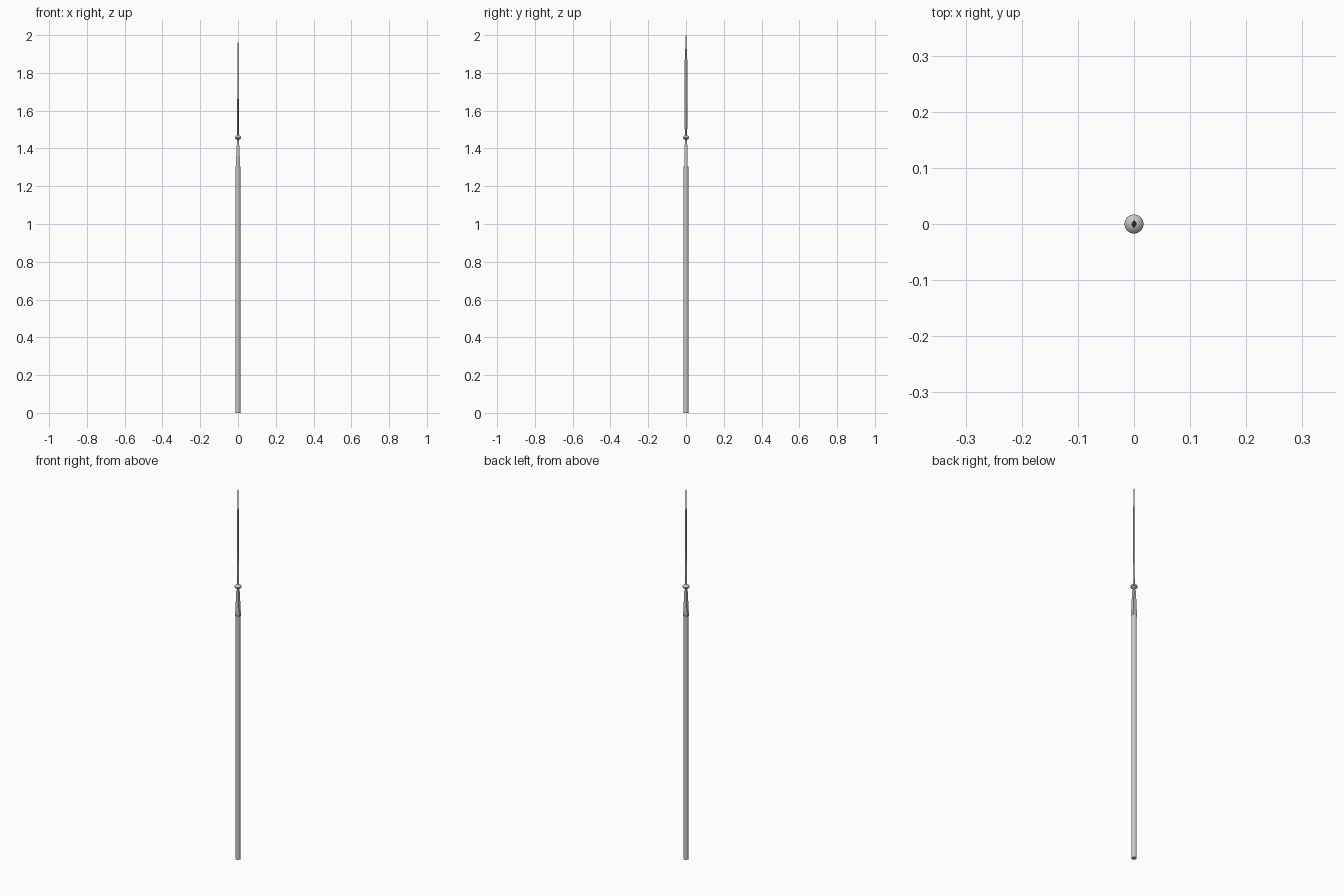
import bpy, bmesh
from math import cos, sin, pi

if "Cube" in bpy.data.objects:
    bpy.data.objects.remove(bpy.data.objects["Cube"])


def loft(name, sections, sides, turn=0.0, smooth=None):
    """Stack of elliptical rings (z, half x, half y), capped at both ends."""
    bm = bmesh.new()
    rings = []
    for z, rx, ry in sections:
        rings.append([bm.verts.new((rx * cos(turn + 2 * pi * i / sides),
                                    ry * sin(turn + 2 * pi * i / sides), z))
                      for i in range(sides)])
    for a, b in zip(rings, rings[1:]):
        for i in range(sides):
            j = (i + 1) % sides
            bm.faces.new((a[i], a[j], b[j], b[i]))
    bm.faces.new(rings[0][::-1])
    bm.faces.new(rings[-1])
    mesh = bpy.data.meshes.new(name)
    bm.to_mesh(mesh)
    bm.free()
    obj = bpy.data.objects.new(name, mesh)
    bpy.context.collection.objects.link(obj)
    if smooth:
        bpy.context.view_layer.objects.active = obj
        obj.select_set(True)
        bpy.ops.object.shade_smooth_by_angle(angle=smooth)
        obj.select_set(False)
    return obj


# Long round pole
loft("shaft", [(0, .0128, .0128), (1.305, .0128, .0128)], 16, smooth=.7)

# Socket: wedge narrowing in x, flat-sided in y
q = 2 ** .5
loft("socket", [(1.30, .0115 * q, .008 * q), (1.31, .0115 * q, .008 * q),
                (1.43, .006 * q, .0065 * q), (1.44, .005 * q, .0055 * q)], 4, pi / 4)

# Neck and collar
loft("neck", [(1.43, .005, .005), (1.475, .005, .005)], 12, smooth=.7)
loft("collar", [(1.447, .008, .008), (1.454, .0165, .0165), (1.459, .0172, .0172),
                (1.463, .0145, .0145), (1.47, .006, .006)], 16, smooth=.7)

# Slim blade with diamond section
loft("blade", [(1.465, .005, .005), (1.495, .005, .005), (1.51, .005, .0078),
               (1.63, .0042, .0078), (1.86, .0026, .0075), (1.88, .0024, .0058),
               (2.0, .0008, .0012)], 4)
